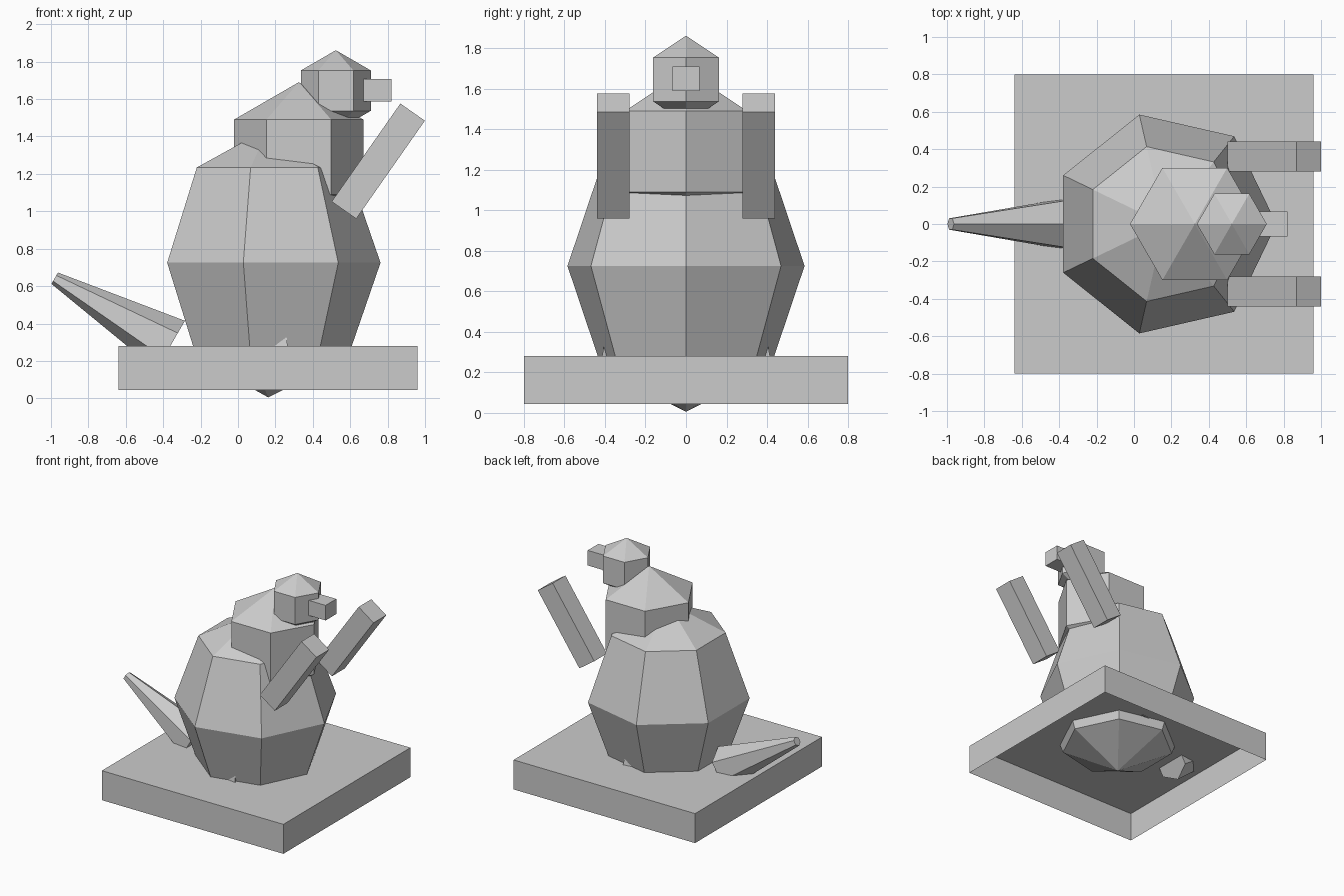
import bpy, bmesh, math
from mathutils import Matrix, Vector

if "Cube" in bpy.data.objects:
    bpy.data.objects.remove(bpy.data.objects["Cube"])

grey = bpy.data.materials.new("plain_grey")
grey.diffuse_color = (0.6, 0.6, 0.6, 1)
grey.use_nodes = True
grey.node_tree.nodes["Principled BSDF"].inputs["Base Color"].default_value = grey.diffuse_color


def finish(name, bm):
    mesh = bpy.data.meshes.new(name)
    bm.to_mesh(mesh)
    bm.free()
    mesh.materials.append(grey)
    obj = bpy.data.objects.new(name, mesh)
    bpy.context.collection.objects.link(obj)
    return obj


def faceted_ball(name, centre, radius, height, sides, bands):
    """Low-poly ball with its first corner facing +x."""
    bm = bmesh.new()
    c = Vector(centre)
    top = bm.verts.new(c + Vector((0, 0, height)))
    bottom = bm.verts.new(c - Vector((0, 0, height)))
    rings = []
    for i in range(1, bands):
        p = math.pi * i / bands
        r = radius * math.sin(p)
        rings.append([bm.verts.new(c + Vector((
            r * math.cos(math.tau * k / sides),
            r * math.sin(math.tau * k / sides),
            height * math.cos(p)))) for k in range(sides)])
    for k in range(sides):
        n = (k + 1) % sides
        bm.faces.new((top, rings[0][k], rings[0][n]))
        bm.faces.new((bottom, rings[-1][n], rings[-1][k]))
        for a, b in zip(rings, rings[1:]):
            bm.faces.new((a[k], b[k], b[n], a[n]))
    return finish(name, bm)


def box(name, centre, size, tilt=0, open_bottom=False):
    bm = bmesh.new()
    bmesh.ops.create_cube(bm, size=1)
    if open_bottom:
        bm.normal_update()
        low = [f for f in bm.faces if f.normal.z < -0.5]
        bmesh.ops.delete(bm, geom=low, context='FACES')
    bm.transform(Matrix.Translation(centre)
                 @ Matrix.Rotation(math.radians(tilt), 4, 'Y')
                 @ Matrix.Diagonal((*size, 1)))
    return finish(name, bm)


# Hollow plinth, open underneath
box("base", (0.16, 0, 0.1625), (1.6, 1.6, 0.235), open_bottom=True)

# Body, chest and head
faceted_ball("body", (0.162, 0, 0.725), 0.6, 0.72, 7, 4)
faceted_ball("chest", (0.325, 0, 1.29), 0.4, 0.4, 6, 3)
faceted_ball("head", (0.523, 0, 1.645), 0.216, 0.216, 6, 3)
box("beak", (0.69, 0, 1.648), (0.26, 0.135, 0.12))

# Raised arms
for side, label in ((-1, "right"), (1, "left")):
    box(label + "_arm", (0.75, side * 0.36, 1.268), (0.16, 0.16, 0.64), tilt=35)

# Small foot tips poking out of the body
for side, label in ((-1, "right"), (1, "left")):
    bm = bmesh.new()
    v = [bm.verts.new(p) for p in ((0.19, side * 0.405, 0.275),
                                   (0.265, side * 0.415, 0.275),
                                   (0.26, side * 0.405, 0.33),
                                   (0.22, side * 0.3, 0.3))]
    for tri in ((0, 1, 2), (0, 2, 3), (1, 3, 2), (0, 3, 1)):
        bm.faces.new([v[i] for i in tri])
    bmesh.ops.recalc_face_normals(bm, faces=bm.faces)
    finish(label + "_foot", bm)

# Tapered six-sided tail, ridge on top
root, tip = Vector((-0.36, 0, 0.283)), Vector((-0.98, 0, 0.642))
axis = (tip - root).normalized()
across = Vector((0, 1, 0))
up = across.cross(axis)
if up.z < 0:
    up = -up
bm = bmesh.new()
loops = []
for c, r in ((root, 0.152), (tip, 0.035)):
    loops.append([bm.verts.new(c + r * (math.cos(math.tau * k / 6) * up
                                        + math.sin(math.tau * k / 6) * across))
                  for k in range(6)])
for k in range(6):
    n = (k + 1) % 6
    bm.faces.new((loops[0][k], loops[0][n], loops[1][n], loops[1][k]))
for ring in loops:
    bm.faces.new(ring)
bmesh.ops.recalc_face_normals(bm, faces=bm.faces)
finish("tail", bm)
